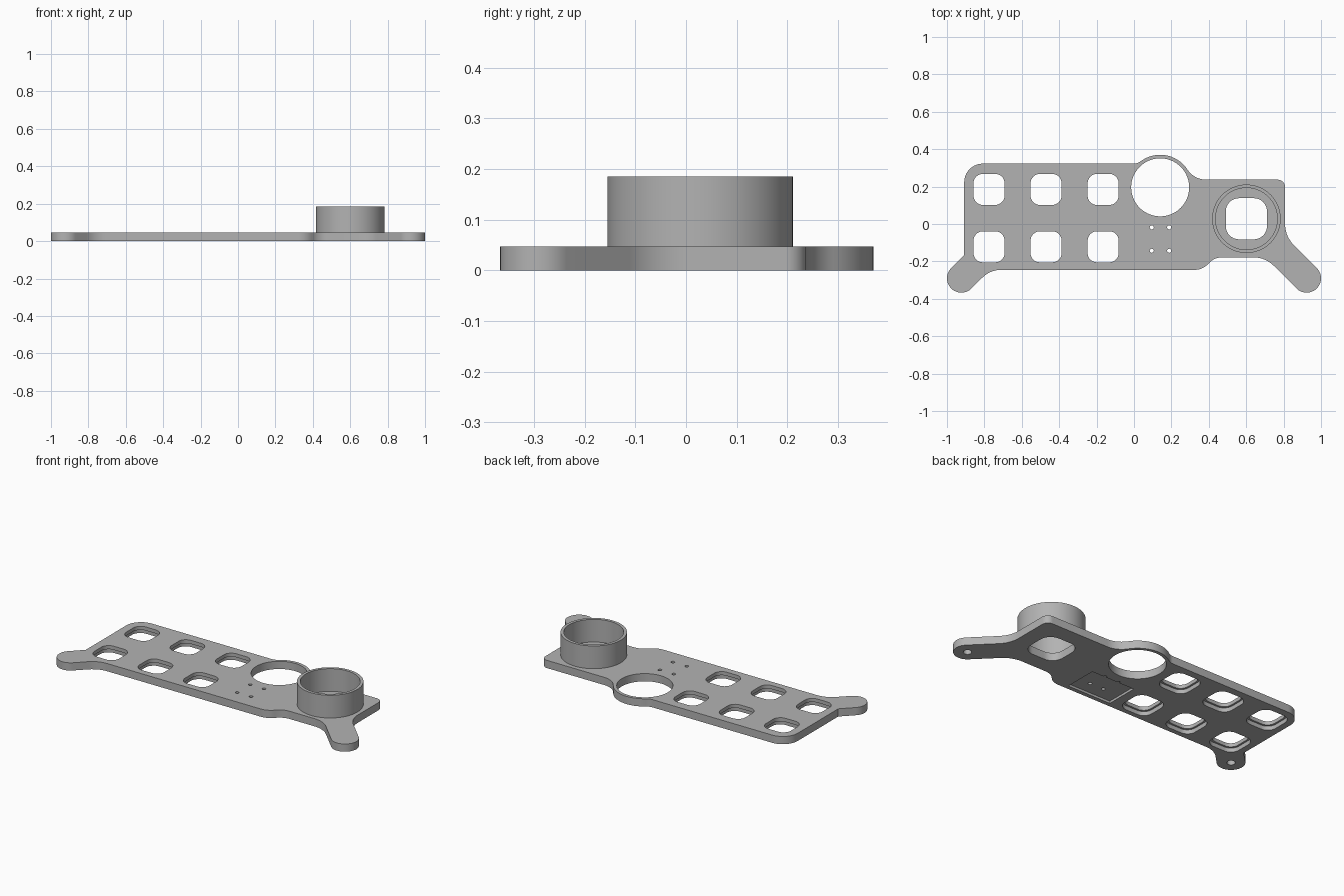
import bpy, bmesh, math
from mathutils import Vector

cube = bpy.data.objects.get("Cube")
if cube:
    bpy.data.objects.remove(cube, do_unlink=True)

THICK = 0.047
grey = bpy.data.materials.new("grey plastic")
grey.use_nodes = True
grey.diffuse_color = (0.45, 0.45, 0.45, 1)
grey.node_tree.nodes["Principled BSDF"].inputs["Base Color"].default_value = grey.diffuse_color


def arc(cx, cy, r, a0, a1, n=16):
    """Points on an arc, angles in degrees."""
    angles = [math.radians(a0 + (a1 - a0) * i / n) for i in range(n + 1)]
    return [Vector((cx + r * math.cos(a), cy + r * math.sin(a))) for a in angles]


def circle(cx, cy, r, n=64):
    return arc(cx, cy, r, 0, 360, n)[:-1]


def rounded_rect(cx, cy, hx, hy, r):
    pts = []
    for sx, sy, a in ((1, 1, 0), (-1, 1, 90), (-1, -1, 180), (1, -1, 270)):
        pts += arc(cx + sx * (hx - r), cy + sy * (hy - r), r, a, a + 90, 8)
    return pts


def fillet(prev, corner, nxt, t, n=10):
    """Round a corner with an arc starting a distance t from it."""
    p, c, q = Vector(prev), Vector(corner), Vector(nxt)
    u, v = (p - c).normalized(), (q - c).normalized()
    half = u.angle(v) / 2
    centre = c + (u + v).normalized() * (t / math.cos(half))
    a, b = c + u * t - centre, c + v * t - centre
    sweep = math.atan2(a.x * b.y - a.y * b.x, a.dot(b))
    start = math.degrees(math.atan2(a.y, a.x))
    return arc(centre.x, centre.y, a.length, start, start + math.degrees(sweep), n)


def tangent_arc(cx, cy, r, line_y, f, side):
    """Concave fillet of radius f between a circle and a level line."""
    dy = line_y + f - cy
    dx = side * math.sqrt((r + f) ** 2 - dy ** 2)
    to_circle = math.degrees(math.atan2(-dy, -dx)) % 360
    return arc(cx + dx, cy + dy, f, 270, to_circle, 10), math.degrees(math.atan2(dy, dx))


def add_prism(bm, pts, z0, z1):
    low = [bm.verts.new((p.x, p.y, z0)) for p in pts]
    high = [bm.verts.new((p.x, p.y, z1)) for p in pts]
    bm.faces.new(low[::-1])
    bm.faces.new(high)
    for i in range(len(pts)):
        j = (i + 1) % len(pts)
        bm.faces.new((low[i], low[j], high[j], high[i]))


def make_object(name, bm):
    bmesh.ops.recalc_face_normals(bm, faces=bm.faces)
    mesh = bpy.data.meshes.new(name)
    bm.to_mesh(mesh)
    bm.free()
    mesh.materials.append(grey)
    obj = bpy.data.objects.new(name, mesh)
    bpy.context.collection.objects.link(obj)
    return obj


def prisms(name, shapes):
    bm = bmesh.new()
    for pts, z0, z1 in shapes:
        add_prism(bm, pts, z0, z1)
    return make_object(name, bm)


def activate(obj):
    bpy.ops.object.select_all(action="DESELECT")
    obj.select_set(True)
    bpy.context.view_layer.objects.active = obj


def cut(obj, cutter):
    cutter.hide_render = True
    mod = obj.modifiers.new("cut", "BOOLEAN")
    mod.operation, mod.solver, mod.object = "DIFFERENCE", "EXACT", cutter
    activate(obj)
    bpy.ops.object.modifier_apply(modifier=mod.name)
    bpy.data.objects.remove(cutter, do_unlink=True)


# Plate outline, counter-clockwise from the left ear
EAR_X, EAR_Y, EAR_R = 0.923, -0.29, 0.077
LEFT, RIGHT, BACK, FRONT = -0.908, 0.808, 0.323, -0.245
STEP_BACK, STEP_FRONT = 0.237, -0.178
HUB_X, HUB_Y, HUB_R = 0.14, 0.196, 0.174
reach = EAR_R * math.sqrt(2)
inner_sum = EAR_X + EAR_Y - reach       # x + y on the inner ear edges
outer_sum = EAR_X + EAR_Y + reach       # x + y on the outer ear edges

left_neck = (FRONT - inner_sum, FRONT)
step_a, step_b = (0.365, FRONT), (0.432, STEP_FRONT)
right_neck = (inner_sum - STEP_FRONT, STEP_FRONT)
right_side = (RIGHT, outer_sum - RIGHT)
right_corner = (RIGHT, STEP_BACK)
left_corner = (LEFT, BACK)

outline = arc(-EAR_X, EAR_Y, EAR_R, 135, 315, 24)
outline += fillet((-EAR_X, EAR_Y - reach), left_neck, step_a, 0.06)
outline += fillet(left_neck, step_a, step_b, 0.04)
outline += fillet(step_a, step_b, right_neck, 0.04)
outline += fillet(step_b, right_neck, (EAR_X, EAR_Y - reach), 0.065)
outline += arc(EAR_X, EAR_Y, EAR_R, -135, 45, 24)
outline += fillet((EAR_X, EAR_Y + reach), right_side, right_corner, 0.065)
outline += fillet(right_side, right_corner, (0, STEP_BACK), 0.04)
right_blend, start = tangent_arc(HUB_X, HUB_Y, HUB_R, STEP_BACK, 0.12, 1)
left_blend, end = tangent_arc(HUB_X, HUB_Y, HUB_R, BACK, 0.06, -1)
outline += right_blend + arc(HUB_X, HUB_Y, HUB_R, start, end, 32)[1:-1] + left_blend[::-1]
outline += fillet((0, BACK), left_corner, (LEFT, 0), 0.1)
outline += [Vector((LEFT, -LEFT * -1 + outer_sum))]
plate = prisms("base_plate", [(outline, 0, THICK)])

# Openings that go right through the plate
CUP_X, CUP_Y = 0.601, 0.028
windows = [(x, y) for x in (-0.775, -0.47, -0.165) for y in (-0.122, 0.185)]
through = [rounded_rect(x, y, 0.083, 0.083, 0.05) for x, y in windows]
through.append(circle(HUB_X, HUB_Y, 0.155, 96))
through.append(rounded_rect(CUP_X, CUP_Y, 0.11, 0.11, 0.07))
through += [circle(x, y, 0.011, 16) for x in (0.095, 0.188) for y in (-0.143, -0.018)]
cut(plate, prisms("through_cutter", [(s, -0.1, 0.1) for s in through]))

# Recesses on the underside: window rebates, shallow pocket, blind ear holes
under = [(rounded_rect(x, y, 0.094, 0.094, 0.055), -0.1, 0.025) for x, y in windows]
under.append((rounded_rect(0.13, -0.12, 0.145, 0.1, 0.004), -0.1, 0.014))
under += [(circle(s * EAR_X, EAR_Y, 0.023, 32), -0.1, 0.032) for s in (-1, 1)]
cut(plate, prisms("underside_cutter", under))

# Raised round cup wall standing on the plate
cup = prisms("cup_wall", [(circle(CUP_X, CUP_Y, 0.183, 96), THICK, 0.185)])
cut(cup, prisms("cup_cutter", [(circle(CUP_X, CUP_Y, 0.165, 96), 0, 0.3)]))

for part in (plate, cup):
    activate(part)
    bpy.ops.object.shade_smooth_by_angle(angle=math.radians(30))
